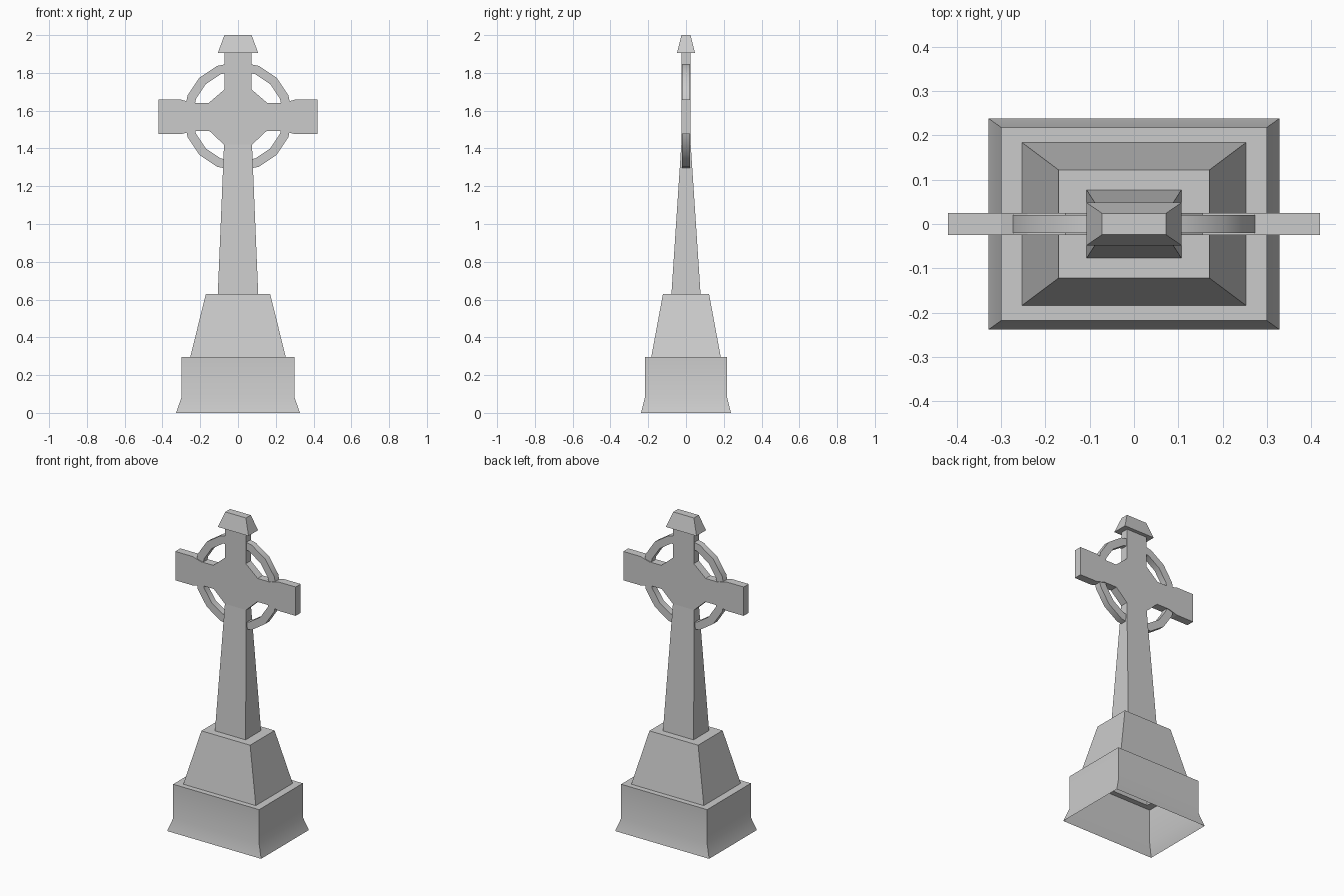
import bpy, bmesh, math

if "Cube" in bpy.data.objects:
    bpy.data.objects.remove(bpy.data.objects["Cube"])

CZ = 1.57  # height of the ring and arms centre


def finish(name, bm, smooth):
    bmesh.ops.recalc_face_normals(bm, faces=bm.faces)
    me = bpy.data.meshes.new(name)
    bm.to_mesh(me)
    bm.free()
    ob = bpy.data.objects.new(name, me)
    bpy.context.collection.objects.link(ob)
    if smooth:
        bpy.ops.object.select_all(action='DESELECT')
        ob.select_set(True)
        bpy.context.view_layer.objects.active = ob
        bpy.ops.object.shade_smooth_by_angle(angle=math.radians(30))
    return ob


def loft(name, sections, bottom=True, top=True, smooth=False):
    """Stack of rectangles given as (half x, half y, z)."""
    bm = bmesh.new()
    rings = [[bm.verts.new((sx * hx, sy * hy, z))
              for sx, sy in ((-1, -1), (1, -1), (1, 1), (-1, 1))]
             for hx, hy, z in sections]
    for a, b in zip(rings, rings[1:]):
        for i in range(4):
            j = (i + 1) % 4
            bm.faces.new((a[i], a[j], b[j], b[i]))
    if bottom:
        bm.faces.new(rings[0][::-1])
    if top:
        bm.faces.new(rings[-1])
    return finish(name, bm, smooth)


# Stepped base, hollow and open underneath
loft("stepped_base", [(0.328, 0.238, 0), (0.30, 0.218, 0.08),
                      (0.30, 0.218, 0.295), (0.253, 0.184, 0.295),
                      (0.17, 0.122, 0.63)], bottom=False, smooth=True)

# Tapered shaft
loft("shaft", [(0.107, 0.077, 0.63), (0.074, 0.025, 1.42)],
     bottom=False, top=False)

# Cross head: right half of the outline, mirrored and extruded
half = [(0.074, 1.42), (0.152, 1.493), (0.24, 1.493), (0.30, 1.476),
        (0.42, 1.476), (0.42, 1.658), (0.30, 1.658), (0.24, 1.641),
        (0.155, 1.641), (0.072, 1.712), (0.072, 1.905)]
outline = half + [(-x, z) for x, z in reversed(half)]
bm = bmesh.new()
front = bm.faces.new([bm.verts.new((x, -0.025, z)) for x, z in outline])
ext = bmesh.ops.extrude_face_region(bm, geom=[front], use_keep_orig=True)
bmesh.ops.translate(bm, vec=(0, 0.05, 0),
                    verts=[v for v in ext["geom"] if isinstance(v, bmesh.types.BMVert)])
finish("cross_head", bm, False)

# Sixteen-sided ring
bm = bmesh.new()
N = 16
section = [(0.289, -0.02), (0.289, 0.02), (0.241, 0.02), (0.241, -0.02)]
loops = []
for i in range(N):
    a = 2 * math.pi * i / N
    loops.append([bm.verts.new((r * math.cos(a), y, CZ + r * math.sin(a)))
                  for r, y in section])
for i in range(N):
    a, b = loops[i], loops[(i + 1) % N]
    for k in range(4):
        m = (k + 1) % 4
        bm.faces.new((a[k], a[m], b[m], b[k]))
finish("ring", bm, True)

# Sloped cap
loft("cap", [(0.107, 0.048, 1.905), (0.072, 0.024, 2.0)])
